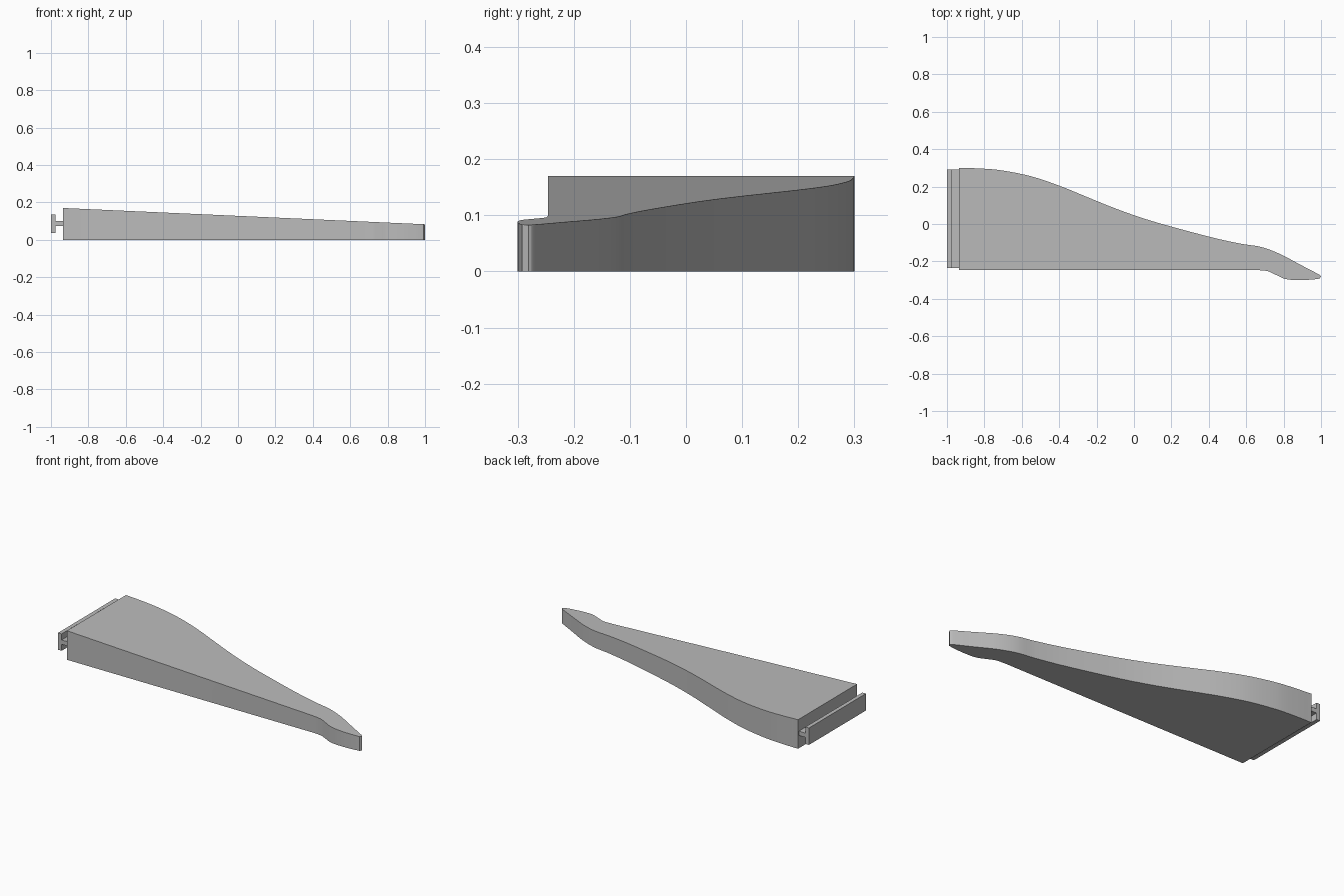
import bpy
import bmesh
import math
from mathutils import Vector

cube = bpy.data.objects.get("Cube")
if cube:
    bpy.data.objects.remove(cube, do_unlink=True)

grey = bpy.data.materials.new("plain grey")
grey.use_nodes = True
COLOUR = (0.5, 0.5, 0.5, 1)
grey.diffuse_color = COLOUR
grey.node_tree.nodes["Principled BSDF"].inputs["Base Color"].default_value = COLOUR


def smooth_path(points, steps=6):
    """Catmull-Rom curve through the points."""
    pts = [Vector(p) for p in points]
    pts = [2 * pts[0] - pts[1]] + pts + [2 * pts[-1] - pts[-2]]
    path = []
    for a, b, c, d in zip(pts, pts[1:], pts[2:], pts[3:]):
        for i in range(steps):
            t = i / steps
            path.append(0.5 * (2 * b + (c - a) * t
                               + (2 * a - 5 * b + 4 * c - d) * t ** 2
                               + (3 * b - a - 3 * c + d) * t ** 3))
    return path + [pts[-2]]


def extrude_profile(name, corners, direction):
    """Solid from a flat outline pushed along a direction."""
    bm = bmesh.new()
    face = bm.faces.new([bm.verts.new(c) for c in corners])
    result = bmesh.ops.extrude_face_region(bm, geom=[face], use_keep_orig=True)
    moved = [v for v in result["geom"] if isinstance(v, bmesh.types.BMVert)]
    bmesh.ops.translate(bm, verts=moved, vec=direction)
    bmesh.ops.recalc_face_normals(bm, faces=bm.faces)
    mesh = bpy.data.meshes.new(name)
    bm.to_mesh(mesh)
    bm.free()
    mesh.materials.append(grey)
    obj = bpy.data.objects.new(name, mesh)
    bpy.context.collection.objects.link(obj)
    return obj


# Tapered blade: curved back edge, straight front edge, hooked tip
ROOT = -0.935
back_edge = smooth_path([(ROOT, 0.3), (-0.83, 0.297), (-0.71, 0.287), (-0.55, 0.255),
                         (-0.4, 0.205), (-0.26, 0.148), (-0.13, 0.095), (0, 0.047),
                         (0.15, 0), (0.41, -0.07), (0.57, -0.105), (0.68, -0.123),
                         (0.78, -0.16), (0.89, -0.218), (0.985, -0.268), (1, -0.281)])
hook = smooth_path([(0.992, -0.292), (0.95, -0.297), (0.88, -0.3), (0.81, -0.294),
                    (0.755, -0.27), (0.71, -0.251), (0.65, -0.246)])
outline = back_edge + hook + [Vector((ROOT, -0.246))]
blade = extrude_profile("tapered_blade", [(p.x, p.y, 0) for p in outline], (0, 0, 1))

# Slope the top face down towards the tip
for v in blade.data.vertices:
    if v.co.z > 0.5:
        v.co.z = 0.17 - 0.045 * (v.co.x - ROOT)

# T-shaped mounting rail on the root end
web, flange = (0.075, 0.1), (0.037, 0.136)
rail_profile = [(ROOT, web[0]), (-0.977, web[0]), (-0.977, flange[0]), (-1, flange[0]),
                (-1, flange[1]), (-0.977, flange[1]), (-0.977, web[1]), (ROOT, web[1])]
extrude_profile("mounting_rail", [(x, -0.235, z) for x, z in rail_profile], (0, 0.527, 0))

# Smooth the curved sides and keep the corners sharp
bpy.ops.object.select_all(action="DESELECT")
blade.select_set(True)
bpy.context.view_layer.objects.active = blade
bpy.ops.object.shade_smooth_by_angle(angle=math.radians(25))
